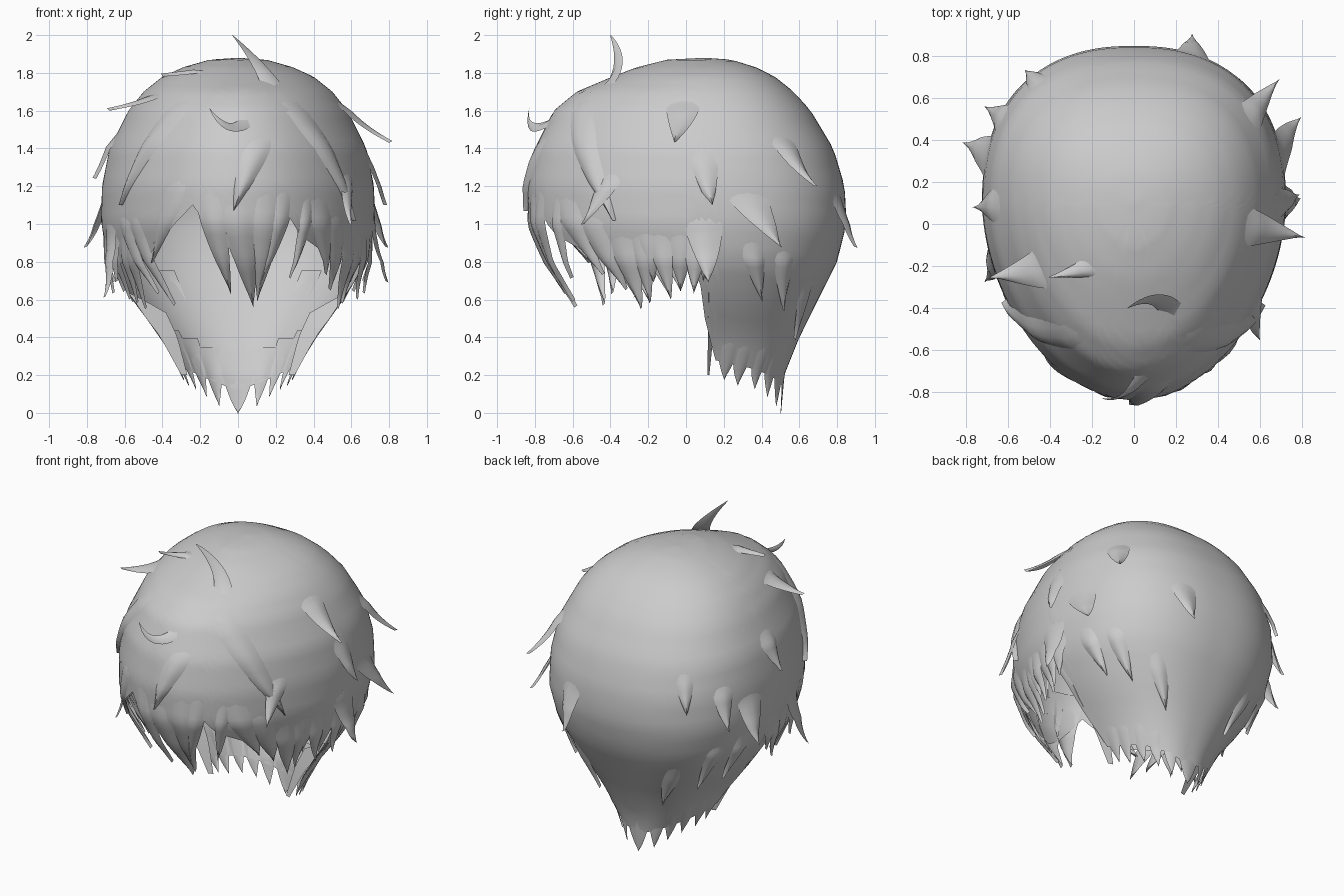
import bpy, bmesh, math, random
from mathutils import Vector

random.seed(4)
cube = bpy.data.objects.get("Cube")
if cube:
    bpy.data.objects.remove(cube)

grey = bpy.data.materials.new("hair_grey")
grey.use_nodes = True
colour = (0.6, 0.6, 0.6, 1)
grey.diffuse_color = colour
grey.node_tree.nodes["Principled BSDF"].inputs["Base Color"].default_value = colour

CENTRE_Y = 0.1
CORE = Vector((0, CENTRE_Y, 1.1))

# Head shape: height, half width, depth to the front, depth to the back
SHAPE = [(0, .2, .4, .4), (.2, .3, .5, .42), (.4, .41, .6, .5), (.6, .56, .7, .6),
         (.8, .68, .84, .7), (1, .725, .93, .75), (1.2, .72, .94, .74),
         (1.4, .68, .9, .68), (1.6, .58, .8, .56), (1.7, .5, .68, .47),
         (1.78, .4, .49, .37), (1.83, .29, .36, .27), (1.87, .15, .2, .14), (1.88, 0, 0, 0)]

# Lower edge of the cap: degrees from the front towards +x, height
HEM = [(-180, .12), (-130, .22), (-94, .28), (-90, .5), (-86, .77), (-60, .8), (-40, .86),
       (-30, .98), (-20, 1.1), (-14, 1), (-5, .88), (5, .8), (12, .86), (22, 1.05),
       (28, .94), (40, .86), (60, .8), (86, .77), (90, .5), (94, .28), (130, .22), (180, .12)]


def lookup(table, key):
    """Linear interpolation in a sorted table."""
    key = min(max(key, table[0][0]), table[-1][0])
    for low, high in zip(table, table[1:]):
        if key <= high[0]:
            f = (key - low[0]) / (high[0] - low[0])
            return [a + (b - a) * f for a, b in zip(low[1:], high[1:])]


def on_head(angle, z, lift=0.0):
    """Point on the hair volume, lifted outwards."""
    width, front, back = lookup(SHAPE, z)
    s, c = math.sin(math.radians(angle)), math.cos(math.radians(angle))
    x_power, y_power = (1.03, 1.12) if c > 0 else (.85, .85)
    x = width * math.copysign(abs(s) ** x_power, s)
    y = CENTRE_Y - (front if c > 0 else back) * math.copysign(abs(c) ** y_power, c)
    p = Vector((x, y, z))
    return p + (p - CORE).normalized() * lift


def add_grid(bm, rows, closed=False):
    grid = [[bm.verts.new(p) for p in row] for row in rows]
    count = len(grid[0])
    for upper, lower in zip(grid, grid[1:]):
        for i in range(count if closed else count - 1):
            j = (i + 1) % count
            bm.faces.new((upper[i], lower[i], lower[j], upper[j]))


def finish(bm, name):
    mesh = bpy.data.meshes.new(name)
    bm.to_mesh(mesh)
    bm.free()
    mesh.materials.append(grey)
    obj = bpy.data.objects.new(name, mesh)
    bpy.context.collection.objects.link(obj)
    bpy.ops.object.select_all(action="DESELECT")
    obj.select_set(True)
    bpy.context.view_layer.objects.active = obj
    bpy.ops.object.shade_smooth_by_angle(angle=math.radians(50))


def strip(bm, start, end, width, drift=Vector(), arch=0.02, bend=1.5):
    """Arched, tapering lock along the head; its tip drifts off the surface."""
    rows = []
    for k in range(15):
        t = k / 14
        z = start[1] + (end[1] - start[1]) * t
        angle = start[0] + (end[0] - start[0]) * t ** bend
        radius = max(lookup(SHAPE, z)[0], 0.2)
        half = math.degrees(width * (1.002 - t ** 1.8) / radius)
        rows.append([on_head(angle + u * half, z,
                             arch * min(1, 2.5 * t) * (1 - u * u) - 0.008 * (1 - t))
                     + drift * t ** 2.2
                     for u in (-1, -0.5, 0, 0.5, 1)])
    add_grid(bm, rows)


def tuft(bm, start, tip, width):
    """Lock that leaves the head and ends at a free tip."""
    tip = Vector(tip)
    end = (math.degrees(math.atan2(tip.x, CENTRE_Y - tip.y)), tip.z)
    strip(bm, start, end, width, tip - on_head(*end))


def spike(bm, root, middle, tip, width):
    """Free standing pointed strand along a bent path."""
    rows = []
    for k in range(13):
        t = k / 12
        p = root * (1 - t) ** 2 + middle * 2 * t * (1 - t) + tip * t * t
        along = ((middle - root) * (1 - t) + (tip - middle) * t).normalized()
        side = along.cross(root - CORE).normalized()
        out = side.cross(along)
        size = width * (1.01 - t) ** 0.8
        rows.append([p + side * size, p + out * size * 0.35, p - side * size, p - out * size * 0.35])
    add_grid(bm, rows, closed=True)


# Main cap of hair, from the crown to the uneven hem
bm = bmesh.new()
columns, levels = 144, 32
top = SHAPE[-1][0]
rows = []
for r in range(levels + 1):
    fall = 1 - math.cos(math.pi / 2 * r / levels)
    row = []
    for c in range(columns):
        angle = -180 + 360 * c / columns
        hem = lookup(HEM, angle)[0]
        row.append(on_head(angle, top - (top - hem) * fall))
    rows.append(row)
add_grid(bm, rows, closed=True)
bmesh.ops.remove_doubles(bm, verts=bm.verts, dist=0.0001)
finish(bm, "hair_cap")

# Fringe locks hanging over the forehead
bm = bmesh.new()
for start, end, width in [
        ((-13, 1.25), (-4, .64), .09), ((-2, 1.2), (9, .57), .11), ((13, 1.25), (11, .6), .1),
        ((21, 1.25), (11, .68), .07), ((-26, 1.3), (-42, .8), .09), ((-50, 1.1), (-38, .58), .065),
        ((-58, 1.1), (-46, .64), .07), ((32, 1.2), (26, .72), .05), ((36, 1.2), (46, .74), .1),
        ((46, 1.1), (54, .66), .09)]:
    strip(bm, start, end, width)
finish(bm, "fringe_locks")

# Long locks swept down from the parting
bm = bmesh.new()
for start, end, width in [((22, 1.74), (57, 1.02), .1), ((16, 1.5), (-2, 1.07), .1),
                          ((-24, 1.72), (-58, 1.1), .1)]:
    strip(bm, start, end, width, arch=0.028, bend=0.7)
finish(bm, "swept_locks")

# Ragged locks over the ears
bm = bmesh.new()
for sign in (-1, 1):
    for angle, tip in ((58, .56), (63, .59), (67, .7), (73, .61), (78, .65), (84, .64), (89, .7)):
        strip(bm, (sign * (angle + random.uniform(-5, 3)), 1.0), (sign * angle, tip),
              random.uniform(.06, .08), Vector((sign * random.uniform(0, .09), 0, 0)), arch=.015)
finish(bm, "side_locks")

# Pointed ends along the nape
bm = bmesh.new()
for sign in (-1, 1):
    for angle, tip in ((101, .18), (111, .15), (126, .13), (141, .09), (157, .04)):
        strip(bm, (sign * (angle + 2), tip + .3), (sign * angle, tip), .06, arch=.008)
    for angle, z in ((106, .95), (122, .9), (146, .75)):
        strip(bm, (sign * angle, z), (sign * (angle + 9), z - .35), .07,
              Vector((sign * .03, .01, 0)))
strip(bm, (180, .32), (180, 0), .08, arch=.008)
finish(bm, "nape_locks")

# Inward folds along the front edges of the nape
bm = bmesh.new()
for sign in (-1, 1):
    rows = []
    for k in range(9):
        t = k / 8
        edge = on_head(sign * 91, .64 - .44 * t)
        fold = Vector((-sign * .16, .05, 0)) * min(1, 4 * t) * (1 - .8 * t)
        rows.append([edge + fold, edge + fold * .5, edge][::sign])
    add_grid(bm, rows)
finish(bm, "nape_folds")

# Flyaway tufts: root angle and height, then tip position
bm = bmesh.new()
for angle, z, tip, width in [
        (80, 1.68, (.8, -.06, 1.43), .08), (125, 1.5, (.68, .68, 1.2), .09),
        (88, 1.42, (.77, .14, 1.1), .07), (104, 1.2, (.78, .5, .88), .11),
        (160, 1.2, (.27, .89, .88), .09), (-104, 1.2, (-.8, .38, .88), .1),
        (-88, 1.52, (-.75, .08, 1.24), .08), (-60, 1.7, (-.68, -.25, 1.6), .08),
        (-120, 1.3, (-.7, .55, 1), .08), (-142, 1.4, (-.51, .72, 1.12), .07),
        (-38, 1.82, (-.4, -.25, 1.78), .05), (56, 1.3, (.59, -.54, 1.0), .06),
        (88, 1.05, (.78, .12, .7), .09), (-72, 1.05, (-.7, -.27, .62), .08)]:
    tuft(bm, (angle, z), tip, width)
finish(bm, "flyaway_tufts")

# Curl on the forehead and the tall strand at the parting
bm = bmesh.new()
spike(bm, on_head(6, 1.56, -.02), Vector((-.05, -.86, 1.45)), Vector((-.15, -.83, 1.61)), .04)
spike(bm, on_head(26, 1.72, -.03), Vector((.13, -.3, 1.83)), Vector((-.03, -.4, 2)), .065)
bmesh.ops.recalc_face_normals(bm, faces=bm.faces)
finish(bm, "loose_strands")
